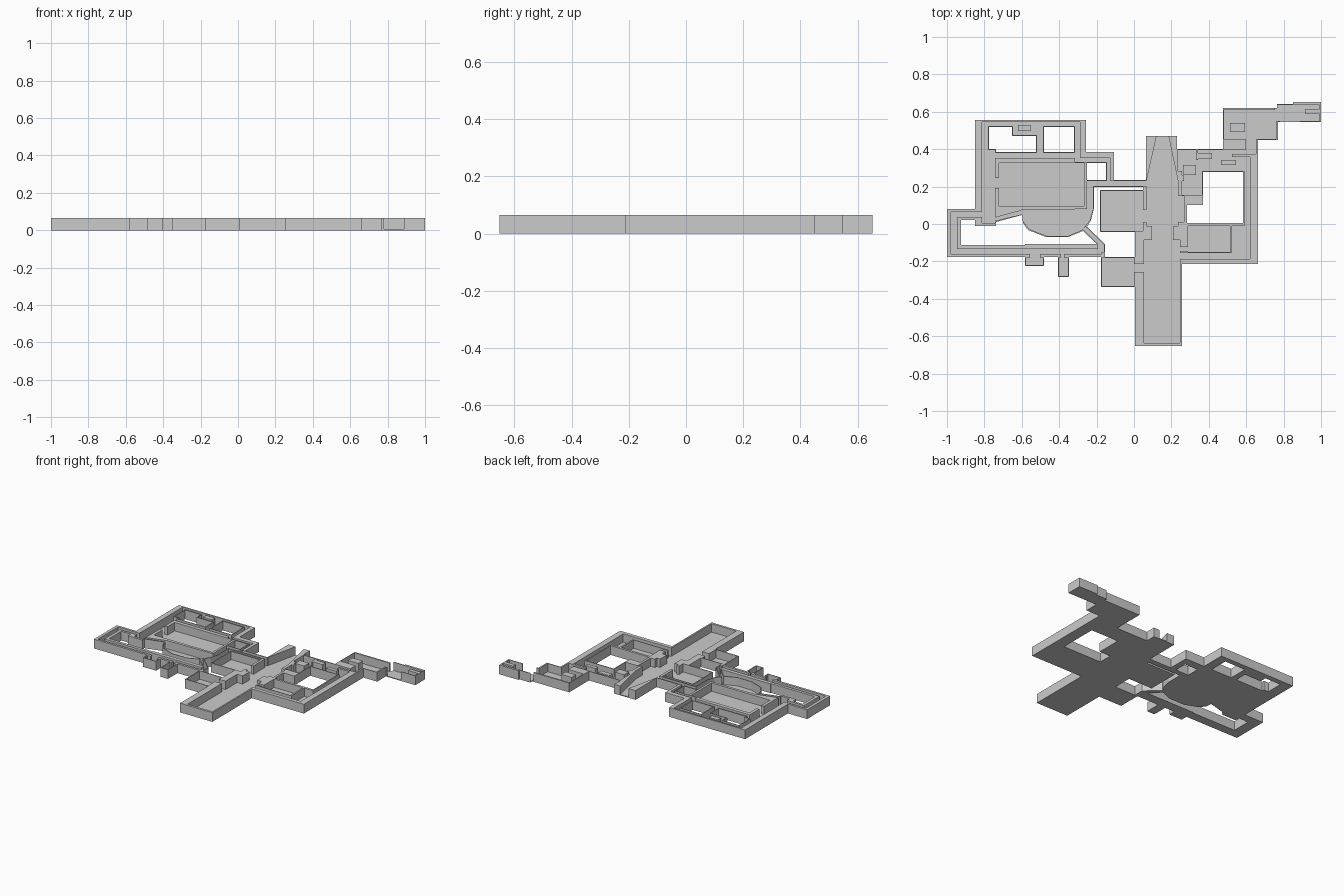
import bpy, bmesh

# Plan is drawn in drawing units: 187 per model unit, y running down the sheet
S, CX, CY = 187.0, 1134.0, 224.0
HEIGHT, FLOOR = 0.065, 0.006


def to_model(p):
    return ((p[0] - CX) / S, (CY - p[1]) / S)


def rect(x0, y0, x1, y1):
    return [(x0, y0), (x1, y0), (x1, y1), (x0, y1)]


def slab(name, loops, z0, z1):
    """Filled plan shape with holes, raised to a closed solid."""
    cu = bpy.data.curves.new(name + "_curve", 'CURVE')
    cu.dimensions = '2D'
    cu.fill_mode = 'BOTH'
    cu.extrude = (z1 - z0) / 2
    for loop in loops:
        sp = cu.splines.new('POLY')
        sp.points.add(len(loop) - 1)
        for pt, p in zip(sp.points, loop):
            pt.co = (*to_model(p), 0, 1)
        sp.use_cyclic_u = True
    tmp = bpy.data.objects.new(name + "_tmp", cu)
    bpy.context.collection.objects.link(tmp)
    me = bpy.data.meshes.new_from_object(
        tmp.evaluated_get(bpy.context.evaluated_depsgraph_get()))
    bpy.data.objects.remove(tmp)
    bm = bmesh.new()
    bm.from_mesh(me)
    bmesh.ops.remove_doubles(bm, verts=bm.verts, dist=1e-5)
    bmesh.ops.translate(bm, verts=bm.verts, vec=(0, 0, (z0 + z1) / 2))
    bmesh.ops.recalc_face_normals(bm, faces=bm.faces)
    for f in bm.faces:
        f.smooth = False
    bm.to_mesh(me)
    bm.free()
    me.name = name
    ob = bpy.data.objects.new(name, me)
    bpy.context.collection.objects.link(ob)
    return ob


def prisms(name, loops, z0, z1):
    """Several separate straight prisms in one mesh."""
    bm = bmesh.new()
    for loop in loops:
        f = bm.faces.new([bm.verts.new((*to_model(p), z0)) for p in loop])
        ext = bmesh.ops.extrude_face_region(bm, geom=[f])
        vs = [v for v in ext['geom'] if isinstance(v, bmesh.types.BMVert)]
        bmesh.ops.translate(bm, verts=vs, vec=(0, 0, z1 - z0))
    bmesh.ops.recalc_face_normals(bm, faces=bm.faces)
    me = bpy.data.meshes.new(name)
    bm.to_mesh(me)
    bm.free()
    ob = bpy.data.objects.new(name, me)
    bpy.context.collection.objects.link(ob)
    return ob


# Outer outline of the whole building
outline = [
    (975, 120), (1086, 120), (1086, 152), (1114, 152), (1114, 180), (1146, 180),
    (1146, 136), (1177, 136), (1177, 149), (1223, 149), (1223, 108), (1277, 108),
    (1277, 104), (1293, 104), (1293, 102), (1321, 102), (1321, 122), (1278, 122),
    (1278, 140), (1258, 140), (1258, 264), (1182, 264), (1182, 346), (1135, 346),
    (1135, 287), (1101, 287), (1101, 257), (1069, 257), (1069, 277), (1058, 277),
    (1058, 257), (1044, 257), (1044, 266), (1025, 266), (1025, 257), (947, 257),
    (947, 209), (975, 209)]

# Courtyards that go right through
courtyards = [
    [(989, 127), (1012, 127), (1012, 136), (1036, 136), (1036, 152), (996, 152),
     (996, 149), (989, 149)],
    rect(1044, 127, 1074, 152),
    rect(1087, 163, 1106, 180),
    [(1094, 187), (1143, 187), (1143, 190), (1100, 190), (1100, 232), (1135, 232),
     (1135, 257), (1105, 257), (1105, 244), (1087, 227), (1091, 220), (1094, 208)],
    [(961, 220), (975, 220), (975, 226), (996, 226), (996, 222), (1022, 215),
     (1023, 223), (1028, 230), (1046, 237), (1068, 237), (1083, 231), (1097, 244),
     (1025, 244), (1025, 245), (961, 245)],
    [(1203, 172), (1243, 172), (1243, 223), (1187, 223), (1187, 205), (1203, 205)]]

# Open rooms and corridors, cut down to floor level
west = [
    rect(951, 212, 983, 217), rect(951, 212, 957, 253), rect(951, 249, 1101.5, 254),
    rect(982, 122, 988, 222), rect(982, 150, 995, 223), rect(982, 122, 1080, 126),
    rect(1013, 122, 1043, 135), rect(1037, 122, 1043, 157.5), rect(983, 153, 1079, 158),
    rect(1075, 122, 1080, 162), rect(1075, 158, 1110, 162), rect(1107, 158, 1110, 184),
    rect(1088, 181, 1147, 186), rect(999, 163, 1084, 206), rect(994, 178, 1000, 188),
    rect(1087, 181, 1093, 210),
    [(1021, 210), (1093, 209), (1090, 220), (1082, 230), (1068, 236), (1047, 236),
     (1029, 229), (1023, 221)],
    [(990, 219), (1023, 210), (1023, 214), (990, 222)],
    [(1082, 228), (1086, 227), (1104, 244.5), (1104, 252), (1098, 252), (1098, 244)],
    rect(1026, 258, 1043, 265), rect(1030, 253, 1040, 259),
    rect(1059, 258, 1068, 276), rect(1061, 253, 1064, 259),
    rect(1102, 258, 1134, 286)]
hall = [
    rect(1144, 240, 1180, 343), rect(1152, 220, 1173, 241), rect(1146.5, 180, 1178, 226),
    [(1146.5, 181), (1157, 134), (1168, 134), (1178, 181)],
    rect(1101, 191, 1143, 231), rect(1142, 210, 1148, 222), rect(1133, 264, 1145, 272)]
east = [
    rect(1178, 150, 1250, 171), rect(1182, 170, 1202, 195), rect(1177, 196, 1184, 222),
    rect(1188, 226, 1230, 252), rect(1179, 247, 1189, 251), rect(1232, 226, 1245, 256),
    rect(1179, 253, 1250, 259), rect(1244.5, 150, 1250, 259), rect(1246, 138, 1256, 154),
    rect(1224, 110, 1276, 139), rect(1275, 105, 1319.5, 121), rect(1280, 120, 1300, 124)]

building = slab("floor_and_walls", [outline] + courtyards, 0, HEIGHT)
cutter = prisms("room_cutter", west + hall + east, FLOOR, HEIGHT + 0.05)
cutter.hide_render = True

# Carve the rooms
mod = building.modifiers.new("rooms", 'BOOLEAN')
mod.operation = 'DIFFERENCE'
mod.solver = 'EXACT'
mod.use_self = True
mod.object = cutter
carved = bpy.data.meshes.new_from_object(
    building.evaluated_get(bpy.context.evaluated_depsgraph_get()))
building.modifiers.clear()
building.data = carved
bpy.data.objects.remove(cutter)

# Free-standing blocks and wall stubs inside the rooms
prisms("pillars_and_stubs", [
    rect(1018, 125, 1031, 131), rect(1230, 123, 1245, 132), rect(1221, 160, 1236, 165),
    rect(1196, 149.5, 1198, 160), rect(1198, 153, 1212, 159), rect(1232, 154, 1252, 157),
    rect(1178, 175, 1184, 181), rect(1183, 165, 1196, 175), rect(1305, 109, 1320, 114)],
    0.001, HEIGHT - 0.0005)
